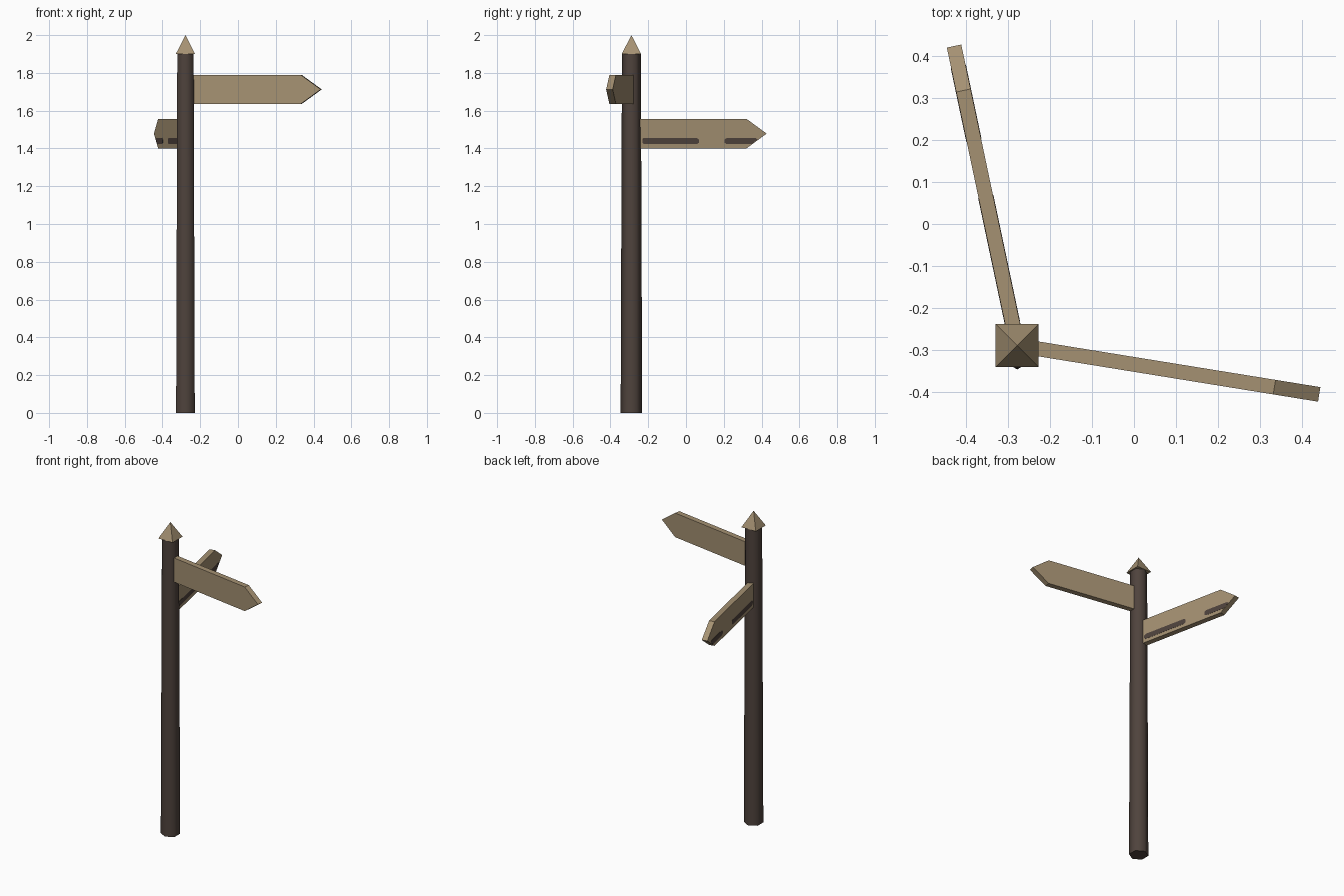
import bpy, bmesh, math
from mathutils import Matrix

if "Cube" in bpy.data.objects:
    bpy.data.objects.remove(bpy.data.objects["Cube"])

CX, CY = -0.278, -0.289   # post centre


def material(name, rgb):
    m = bpy.data.materials.new(name)
    m.diffuse_color = (*rgb, 1)
    m.use_nodes = True
    m.node_tree.nodes["Principled BSDF"].inputs["Base Color"].default_value = m.diffuse_color
    return m


TAN = material("tan wood", (0.376, 0.284, 0.170))
DARK = material("dark brown wood", (0.078, 0.056, 0.046))


def make(name, bm, mat, matrix):
    bmesh.ops.recalc_face_normals(bm, faces=bm.faces)
    me = bpy.data.meshes.new(name)
    bm.to_mesh(me)
    bm.free()
    me.materials.append(mat)
    ob = bpy.data.objects.new(name, me)
    ob.matrix_world = matrix
    bpy.context.collection.objects.link(ob)
    return ob


def cone(name, mat, sides, r1, r2, z0, z1, turn):
    bm = bmesh.new()
    bmesh.ops.create_cone(bm, cap_ends=True, segments=sides, radius1=r1, radius2=r2, depth=z1 - z0)
    bmesh.ops.remove_doubles(bm, verts=bm.verts, dist=1e-5)
    bmesh.ops.rotate(bm, verts=bm.verts, matrix=Matrix.Rotation(turn, 3, 'Z'))
    return make(name, bm, mat, Matrix.Translation((CX, CY, (z0 + z1) / 2)))


def slab(name, mat, profile, half, z, angle):
    """Extrude an (along, up) profile to both sides of the board's centre plane."""
    bm = bmesh.new()
    face = bm.faces.new([bm.verts.new((s, -half, h)) for s, h in profile])
    ext = bmesh.ops.extrude_face_region(bm, geom=[face])
    verts = [g for g in ext["geom"] if isinstance(g, bmesh.types.BMVert)]
    bmesh.ops.translate(bm, verts=verts, vec=(0, 2 * half, 0))
    return make(name, bm, mat, Matrix.Translation((CX, CY, z)) @ Matrix.Rotation(angle, 4, 'Z'))


# tapered six-sided post, smooth shaded, with a vertex facing front
post = cone("post", DARK, 6, 0.057, 0.050, 0.0, 1.9, 0)
if max(abs(v.co.x) for v in post.data.vertices) > 0.055:   # put corners on the y axis
    post.data.transform(Matrix.Rotation(math.pi / 6, 4, 'Z'))
bpy.context.view_layer.objects.active = post
post.select_set(True)
bpy.ops.object.shade_smooth_by_angle(angle=math.radians(65))

# square pyramid cap, sides square to the axes
cap = cone("post_cap", TAN, 4, 0.051 * math.sqrt(2), 0.0, 1.9, 2.0, 0)
if max(abs(v.co.x) for v in cap.data.vertices) > 0.06:
    cap.data.transform(Matrix.Rotation(math.pi / 4, 4, 'Z'))

# pointed boards
BOARD = [(0, -0.0775), (0.62, -0.0775), (0.728, 0), (0.62, 0.0775), (0, 0.0775)]
LOW_Z, LOW_ANGLE = 1.4785, math.radians(90 + 11.9)
slab("upper_sign", TAN, BOARD, 0.0175, 1.7125, math.radians(-9.2))
slab("lower_sign", TAN, BOARD, 0.0175, LOW_Z, LOW_ANGLE)

# dark stained bars showing on both faces of the lower board
slab("inner_bar", DARK, [(0.055, -0.048), (0.065, -0.056), (0.35, -0.056), (0.362, -0.048),
                         (0.362, -0.032), (0.35, -0.023), (0.065, -0.023), (0.055, -0.032)],
     0.0185, LOW_Z, LOW_ANGLE)
slab("outer_bar", DARK, [(0.50, -0.048), (0.512, -0.056), (0.645, -0.056),
                         (0.678, -0.032), (0.667, -0.023), (0.512, -0.023), (0.50, -0.032)],
     0.0185, LOW_Z, LOW_ANGLE)
